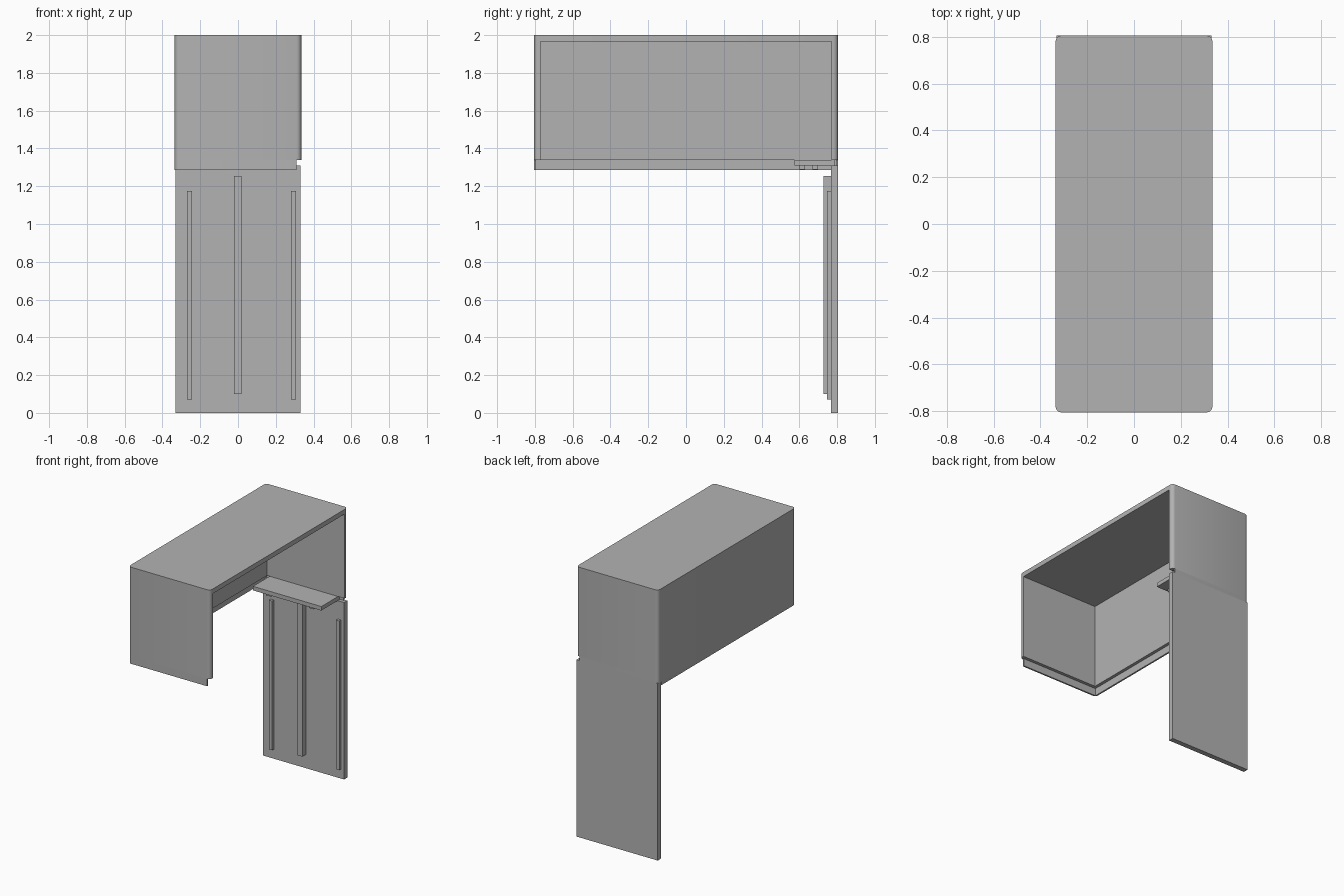
import bpy, bmesh
from math import cos, sin, radians

cube = bpy.data.objects.get("Cube")
if cube:
    bpy.data.objects.remove(cube, do_unlink=True)

grey = bpy.data.materials.new("plain grey")
grey.use_nodes = True
grey.diffuse_color = (0.45, 0.45, 0.45, 1)
grey.node_tree.nodes["Principled BSDF"].inputs["Base Color"].default_value = (0.45, 0.45, 0.45, 1)

HX, HY, R = 0.335, 0.805, 0.025      # half width, half length, corner radius
WALL, LIP = 0.035, 0.012             # wall and lip thickness
LEG_TOP, LIP_TOP, ROOF = 1.31, 1.34, 1.965
SKIRT = 1.285


def prism(name, plan, z0, z1):
    """Extrude a plan outline between two heights."""
    bm = bmesh.new()
    base = bm.faces.new([bm.verts.new((x, y, z0)) for x, y in plan])
    top = bmesh.ops.extrude_face_region(bm, geom=[base])["geom"]
    bmesh.ops.translate(bm, vec=(0, 0, z1 - z0),
                        verts=[g for g in top if isinstance(g, bmesh.types.BMVert)])
    bmesh.ops.recalc_face_normals(bm, faces=bm.faces)
    mesh = bpy.data.meshes.new(name)
    bm.to_mesh(mesh)
    bm.free()
    mesh.materials.append(grey)
    obj = bpy.data.objects.new(name, mesh)
    bpy.context.collection.objects.link(obj)
    bpy.ops.object.select_all(action='DESELECT')
    obj.select_set(True)
    bpy.context.view_layer.objects.active = obj
    bpy.ops.object.shade_smooth_by_angle(angle=radians(30))
    return obj


def box(name, x0, x1, y0, y1, z0, z1):
    return prism(name, [(x0, y0), (x1, y0), (x1, y1), (x0, y1)], z0, z1)


def corner(sx, sy, start, steps=4):
    """Rounded outer corner, counter-clockwise from the start angle."""
    angles = [radians(start + 90 * i / steps) for i in range(steps + 1)]
    return [(sx * (HX - R) + R * cos(a), sy * (HY - R) + R * sin(a)) for a in angles]


back_right, back_left = corner(1, 1, 0), corner(-1, 1, 90)
front_left, front_right = corner(-1, -1, 180), corner(1, -1, 270)


def inner(t, x_end):
    """Inside outline of the three walls, open on the +x side."""
    return [(x_end, t - HY), (t - HX, t - HY), (t - HX, HY - t), (x_end, HY - t)]


# Roof and three-sided thick wall
prism("roof", back_right + back_left + front_left + front_right, ROOF, 2.0)
prism("wall", back_right + back_left + front_left + front_right + inner(WALL, HX), LIP_TOP, ROOF)

# Thin lip below the wall, shortened where the leg takes over
end = HX - R
prism("wall_lip", [(end, HY)] + back_left + front_left + [(end, -HY)] + inner(LIP, end),
      LEG_TOP, LIP_TOP)
leg_front = HY - 0.038
prism("skirt", [(-HX, leg_front)] + front_left
      + [(end, -HY), (end, LIP - HY), (LIP - HX, LIP - HY), (LIP - HX, leg_front)],
      SKIRT, LEG_TOP)

# Leg panel with vertical ribs
box("leg_panel", -0.332, 0.332, leg_front, HY, 0, LEG_TOP)
box("centre_rib", -0.02, 0.018, 0.727, leg_front, 0.1, 1.255)
for side, x in (("right", -0.256), ("left", 0.294)):
    box(side + "_rib", x - 0.013, x + 0.013, 0.747, leg_front, 0.07, 1.175)

# Shelf on top of the leg with small catches underneath
box("shelf", -0.28, 0.28, 0.575, 0.79, LEG_TOP, LIP_TOP)
for side, x in (("right", -0.17), ("left", 0.18)):
    for place, y in (("front", 0.615), ("rear", 0.685)):
        box(f"{side}_{place}_catch", x - 0.02, x + 0.02, y - 0.015, y + 0.015, SKIRT + 0.003, LEG_TOP)
